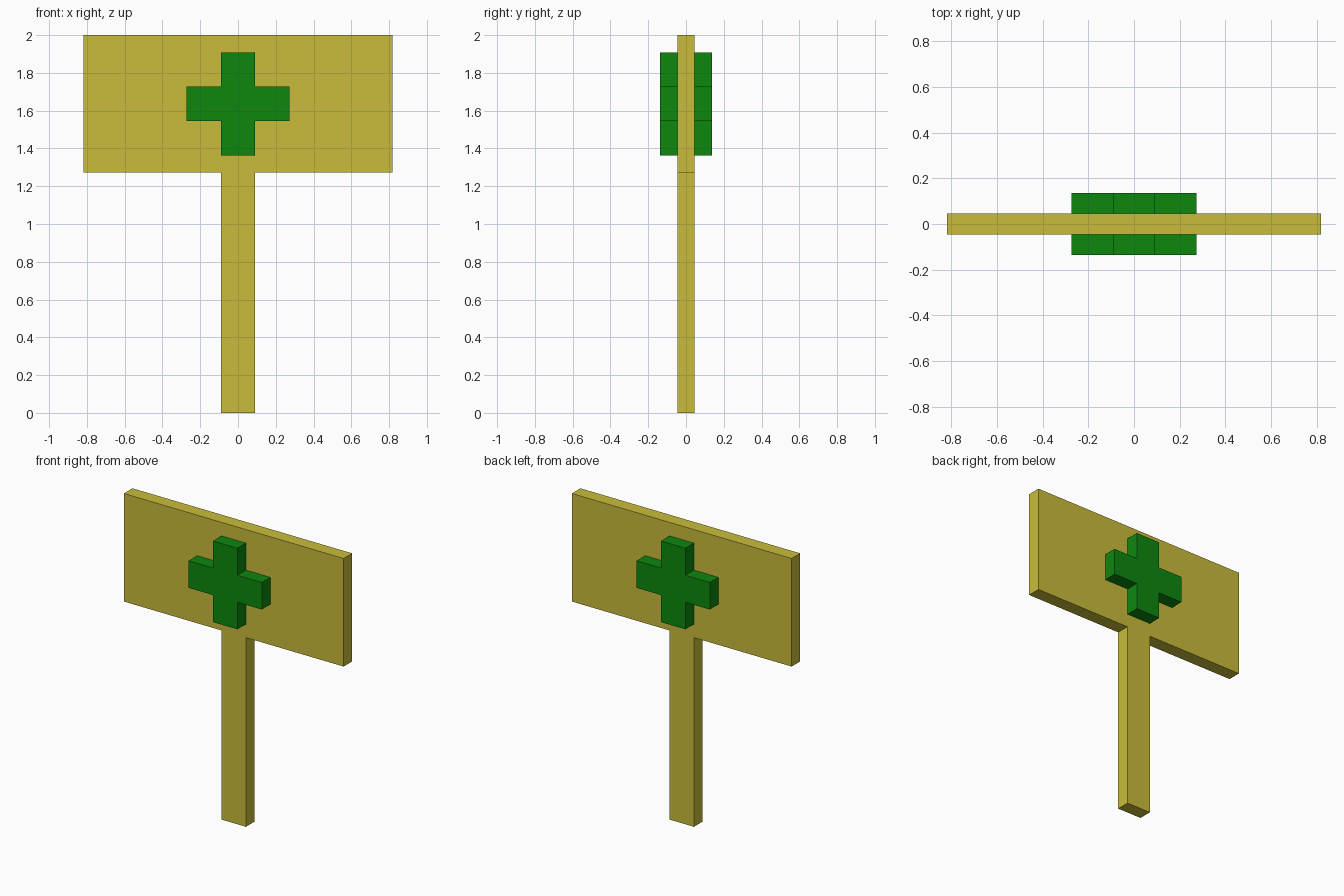
import bpy, bmesh

if "Cube" in bpy.data.objects:
    bpy.data.objects.remove(bpy.data.objects["Cube"])

U = 2 / 22  # the model sits on a regular module, 22 units tall


def material(name, rgb):
    m = bpy.data.materials.new(name)
    m.diffuse_color = (*rgb, 1)
    m.use_nodes = True
    m.node_tree.nodes["Principled BSDF"].inputs["Base Color"].default_value = m.diffuse_color
    return m


def extruded(name, half_profile, y0, y1, mat):
    """Extrude an outline, mirrored across x = 0, from y0 to y1 (module units)."""
    outline = half_profile + [(-x, z) for x, z in reversed(half_profile)]
    bm = bmesh.new()
    face = bm.faces.new([bm.verts.new((x * U, y0 * U, z * U)) for x, z in outline])
    ext = bmesh.ops.extrude_face_region(bm, geom=[face], use_keep_orig=True)
    verts = [g for g in ext["geom"] if isinstance(g, bmesh.types.BMVert)]
    bmesh.ops.translate(bm, verts=verts, vec=(0, (y1 - y0) * U, 0))
    bmesh.ops.recalc_face_normals(bm, faces=bm.faces)
    mesh = bpy.data.meshes.new(name)
    bm.to_mesh(mesh)
    bm.free()
    mesh.materials.append(mat)
    obj = bpy.data.objects.new(name, mesh)
    bpy.context.collection.objects.link(obj)
    return obj


yellow = material("mustard yellow", (0.584, 0.503, 0.044))
green = material("green", (0.004, 0.242, 0.004))

# Post and board in one T-shaped slab
extruded("sign_board_and_post", [(1, 0), (1, 14), (9, 14), (9, 22)], -0.5, 0.5, yellow)

# Raised cross on the front and back of the board
cross = [(1, 15), (1, 17), (3, 17), (3, 19), (1, 19), (1, 21)]
extruded("front_cross", cross, -1.5, -0.5, green)
extruded("back_cross", cross, 0.5, 1.5, green)
